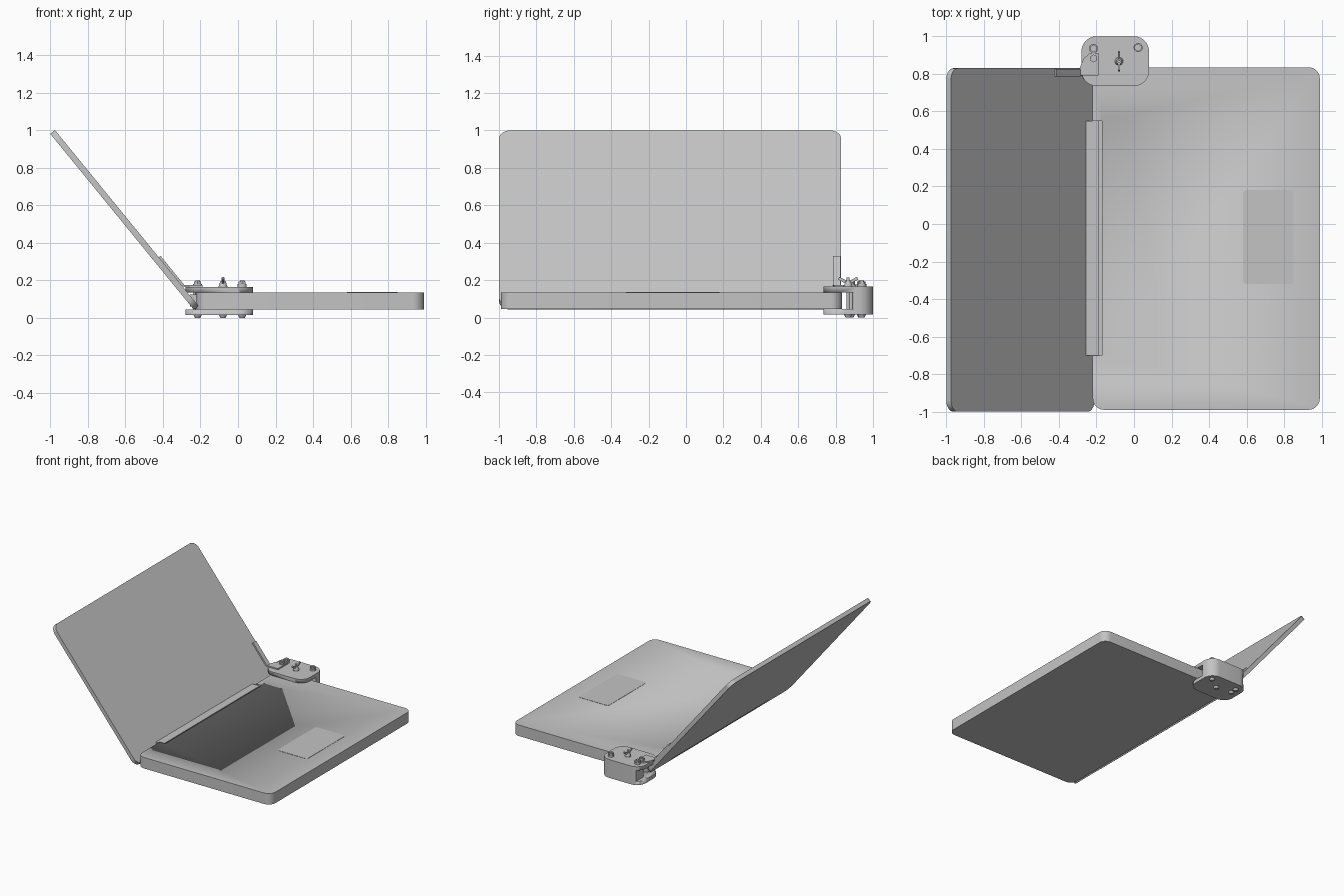
import bpy, bmesh, math
from mathutils import Matrix, Vector

cube = bpy.data.objects.get("Cube")
if cube:
    bpy.data.objects.remove(cube, do_unlink=True)

# One plain grey for every part
grey = bpy.data.materials.new("plain_grey")
grey.use_nodes = True
grey.diffuse_color = (0.55, 0.55, 0.55, 1)
grey.node_tree.nodes["Principled BSDF"].inputs["Base Color"].default_value = (0.55, 0.55, 0.55, 1)


def activate(ob):
    bpy.ops.object.select_all(action='DESELECT')
    ob.select_set(True)
    bpy.context.view_layer.objects.active = ob


def finish(name, bm, matrix=None):
    if matrix:
        bm.transform(matrix)
    bmesh.ops.recalc_face_normals(bm, faces=bm.faces)
    mesh = bpy.data.meshes.new(name)
    bm.to_mesh(mesh)
    bm.free()
    mesh.materials.append(grey)
    ob = bpy.data.objects.new(name, mesh)
    bpy.context.collection.objects.link(ob)
    activate(ob)
    bpy.ops.object.shade_smooth_by_angle(angle=math.radians(30))
    return ob


def prism(name, points, z0, z1, radius=0, matrix=None):
    """Upright prism over an outline, with rounded vertical edges."""
    bm = bmesh.new()
    face = bm.faces.new([bm.verts.new((x, y, z0)) for x, y in points])
    new = bmesh.ops.extrude_face_region(bm, geom=[face])["geom"]
    bmesh.ops.translate(bm, vec=(0, 0, z1 - z0),
                        verts=[g for g in new if isinstance(g, bmesh.types.BMVert)])
    if radius:
        upright = [e for e in bm.edges
                   if abs(e.verts[0].co.z - e.verts[1].co.z) > 0.001]
        bmesh.ops.bevel(bm, geom=upright, offset=radius, segments=8,
                        profile=0.5, affect='EDGES')
    return finish(name, bm, matrix)


def box(name, x0, x1, y0, y1, z0, z1, radius=0, matrix=None):
    return prism(name, [(x0, y0), (x1, y0), (x1, y1), (x0, y1)], z0, z1, radius, matrix)


def rod(name, x, y, z0, z1, r, sides=24, top=None):
    bm = bmesh.new()
    bmesh.ops.create_cone(bm, cap_ends=True, segments=sides, radius1=r,
                          radius2=r if top is None else top, depth=z1 - z0)
    return finish(name, bm, Matrix.Translation((x, y, (z0 + z1) / 2)))


def cut(ob, cutter):
    mod = ob.modifiers.new("cut", 'BOOLEAN')
    mod.operation = 'DIFFERENCE'
    mod.solver = 'EXACT'
    mod.object = cutter
    activate(ob)
    bpy.ops.object.modifier_apply(modifier=mod.name)
    bpy.data.objects.remove(cutter, do_unlink=True)


# Keyboard half, with a hinge recess and a barely raised touch pad
base = box("base_slab", -0.22, 0.99, -0.99, 0.835, 0.045, 0.135, 0.06)
cut(base, box("recess_cutter", -0.3, -0.17, -0.7, 0.55, 0.1, 0.2))
box("touch_pad", 0.58, 0.85, -0.32, 0.18, 0.13, 0.137, 0.02)

# Screen half, laid flat along its slope and then tilted
foot = Vector((-0.21, 0, 0.063))
along = Vector((-0.765, 0, 0.937)).normalized()
normal = Vector((along.z, 0, -along.x))
tilt = Matrix((along, Vector((0, 1, 0)), normal)).transposed().to_4x4()
tilt.translation = foot
box("screen_slab", 0, 1.21, -1.0, 0.83, -0.032, 0, 0.06, tilt)

# Hinge bar running along the recess
box("hinge_bar", -0.255, -0.19, -0.7, 0.55, 0.06, 0.125)

# C-shaped corner clamp
clamp = box("clamp_body", -0.28, 0.08, 0.735, 1.0, 0.015, 0.165, 0.08)
cut(clamp, box("jaw_cutter", -0.4, 0.2, 0.6, 0.895, 0.045, 0.135))
cut(clamp, box("side_cutter", -0.4, -0.24, 0.6, 1.1, 0.045, 0.135))

# Stop arm: flat foot on the clamp and a strip leaning on the screen
prism("arm_foot", [(-0.29, 0.79), (-0.19, 0.79), (-0.19, 0.91),
                   (-0.235, 0.91), (-0.27, 0.88), (-0.29, 0.83)], 0.165, 0.175)
box("arm_strip", 0.135, 0.335, 0.785, 0.825, 0, 0.012, 0, tilt)

# Through bolts with hex nuts above and domed heads below
for i, (x, y) in enumerate([(-0.215, 0.935), (0.022, 0.94), (-0.215, 0.882)]):
    tag = "bolt_%d_" % (i + 1)
    rod(tag + "shank", x, y, 0.015, 0.198, 0.012)
    rod(tag + "washer", x, y, 0.165, 0.179, 0.024)
    rod(tag + "nut", x, y, 0.179, 0.193, 0.021, 6)
    rod(tag + "head", x, y, 0, 0.016, 0.014, top=0.022)

# Clamping screw with a wing nut
sx, sy = -0.08, 0.867
rod("clamp_screw", sx, sy, 0.015, 0.215, 0.008)
rod("clamp_screw_head", sx, sy, 0, 0.016, 0.014, top=0.022)
rod("clamp_screw_washer", sx, sy, 0.165, 0.17, 0.024)
rod("wing_nut_hub", sx, sy, 0.17, 0.195, 0.022, top=0.014)
for side, name in ((-1, "wing_front"), (1, "wing_back")):
    turn = Matrix.Translation((sx, sy, 0.183)) @ Matrix.Rotation(side * 0.5, 4, 'X')
    reach = sorted((side * 0.008, side * 0.058))
    box(name, -0.005, 0.005, reach[0], reach[1], -0.008, 0.008, 0, turn)
